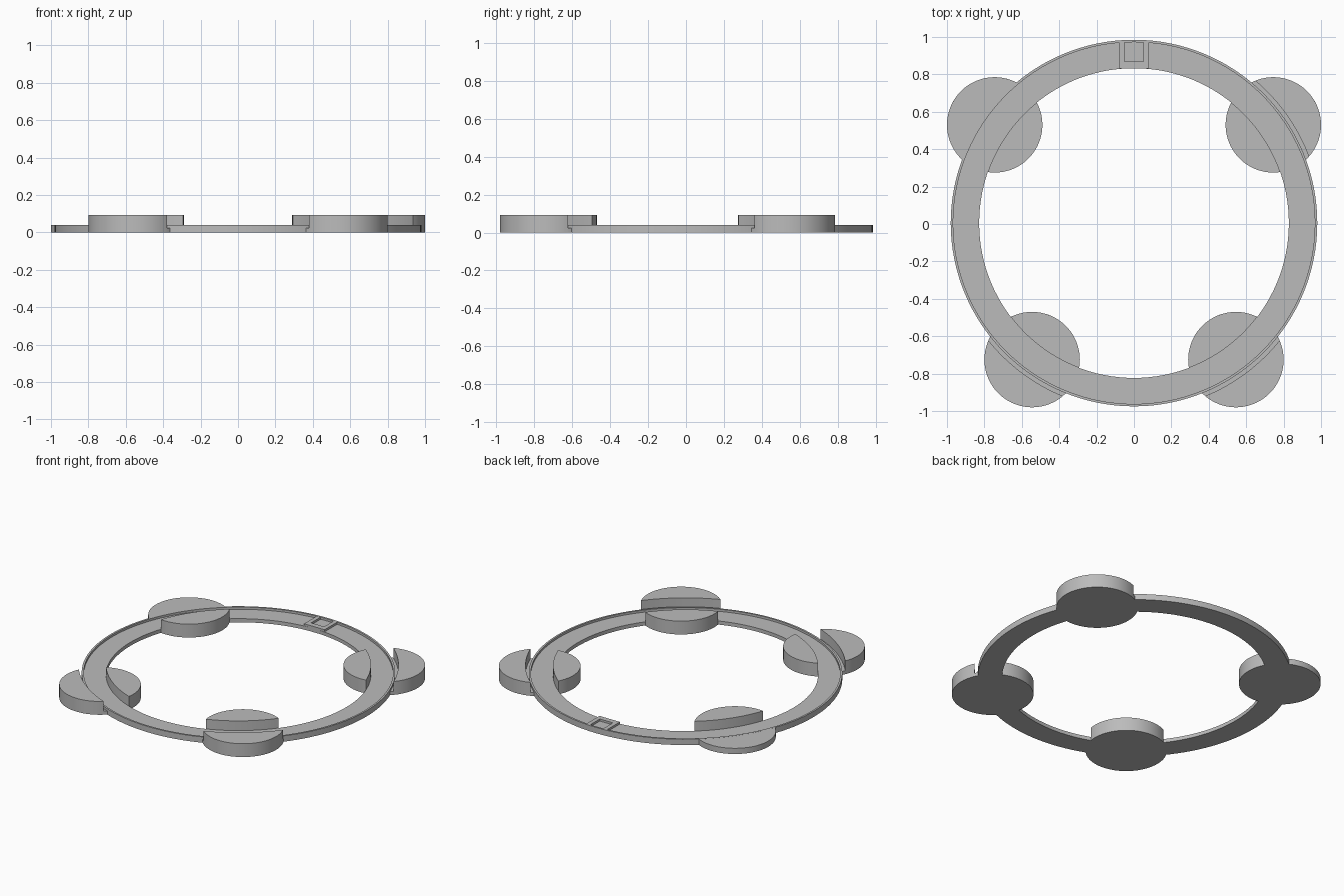
import bpy
import bmesh
from math import acos, atan2, cos, hypot, pi, sin

cube = bpy.data.objects.get("Cube")
if cube:
    bpy.data.objects.remove(cube, do_unlink=True)

CENTRE_Y = 0.005
INNER, LIP, OUTER, GAP = 0.828, 0.967, 0.98, 1.0
FLOOR, RIM, TALL = 0.025, 0.04, 0.092
PAD = 0.255

grey = bpy.data.materials.new("plain grey")
grey.use_nodes = True
grey.diffuse_color = (0.5, 0.5, 0.5, 1)
grey.node_tree.nodes["Principled BSDF"].inputs["Base Color"].default_value = (0.5, 0.5, 0.5, 1)


def finish(name, bm):
    bmesh.ops.recalc_face_normals(bm, faces=bm.faces)
    mesh = bpy.data.meshes.new(name)
    bm.to_mesh(mesh)
    bm.free()
    mesh.materials.append(grey)
    obj = bpy.data.objects.new(name, mesh)
    bpy.context.collection.objects.link(obj)
    bpy.ops.object.select_all(action="DESELECT")
    obj.select_set(True)
    bpy.context.view_layer.objects.active = obj
    bpy.ops.object.shade_smooth_by_angle(angle=pi / 6)
    return obj


def prism(name, outline, top):
    """Extrude an outline from the ground up to the given height."""
    bm = bmesh.new()
    base = bm.faces.new([bm.verts.new((x, y, 0)) for x, y in outline])
    result = bmesh.ops.extrude_face_region(bm, geom=[base], use_keep_orig=True)
    for v in result["geom"]:
        if isinstance(v, bmesh.types.BMVert):
            v.co.z = top
    bmesh.ops.triangulate(bm, faces=[f for f in bm.faces if len(f.verts) > 4])
    return finish(name, bm)


def arc(cx, cy, radius, start, end, steps):
    return [(cx + radius * cos(start + (end - start) * i / steps),
             cy + radius * sin(start + (end - start) * i / steps))
            for i in range(steps + 1)]


def pad_piece(name, x, y, radius, outside, top):
    """Part of a round pad inside or outside a circle around the ring centre."""
    dist = hypot(x, y - CENTRE_Y)
    heading = atan2(y - CENTRE_Y, x)
    a = acos((dist ** 2 + radius ** 2 - PAD ** 2) / (2 * dist * radius))
    b = acos((dist ** 2 + PAD ** 2 - radius ** 2) / (2 * dist * PAD))
    points = arc(0, CENTRE_Y, radius, heading - a, heading + a, 24)
    back = heading + pi
    if outside:
        edge = arc(x, y, PAD, back - b, back + b - 2 * pi, 40)
    else:
        edge = arc(x, y, PAD, back - b, back + b, 40)
    prism(name, points + edge[1:-1], top)


# Flat ring with a thin raised outer rim
profile = [(INNER, 0), (OUTER, 0), (OUTER, RIM), (LIP, RIM), (LIP, FLOOR), (INNER, FLOOR)]
bm = bmesh.new()
SIDES = 128
loops = [[bm.verts.new((r * cos(2 * pi * i / SIDES), CENTRE_Y + r * sin(2 * pi * i / SIDES), z))
          for r, z in profile] for i in range(SIDES)]
for i in range(SIDES):
    here, there = loops[i], loops[(i + 1) % SIDES]
    for j in range(len(profile)):
        k = (j + 1) % len(profile)
        bm.faces.new((here[j], there[j], there[k], here[k]))
finish("ring", bm)

# Four round pads, each with a curved channel where the ring passes;
# the back right pad is cut down to rim height on its outer side
pads = {
    "front_left": (0.545, -0.725, GAP, TALL),
    "front_right": (-0.545, -0.725, GAP, TALL),
    "back_left": (0.745, 0.53, GAP, TALL),
    "back_right": (-0.745, 0.53, LIP + 0.008, RIM - 0.0005),
}
for side, (x, y, cut, height) in pads.items():
    prism(side + "_pad_base", arc(x, y, PAD, 0, 2 * pi, 72)[:-1], FLOOR - 0.001)
    pad_piece(side + "_pad_inner", x, y, INNER, False, TALL)
    pad_piece(side + "_pad_outer", x, y, cut, True, height)

# Square socket frame against the back of the rim
for name, x0, x1, y0, y1 in (
        ("socket_front", -0.05, 0.05, 0.832, 0.868),
        ("socket_left", 0.05, 0.078, 0.832, 0.973),
        ("socket_right", -0.078, -0.05, 0.832, 0.973)):
    prism(name, [(x0, y0), (x1, y0), (x1, y1), (x0, y1)], RIM - 0.0005)
